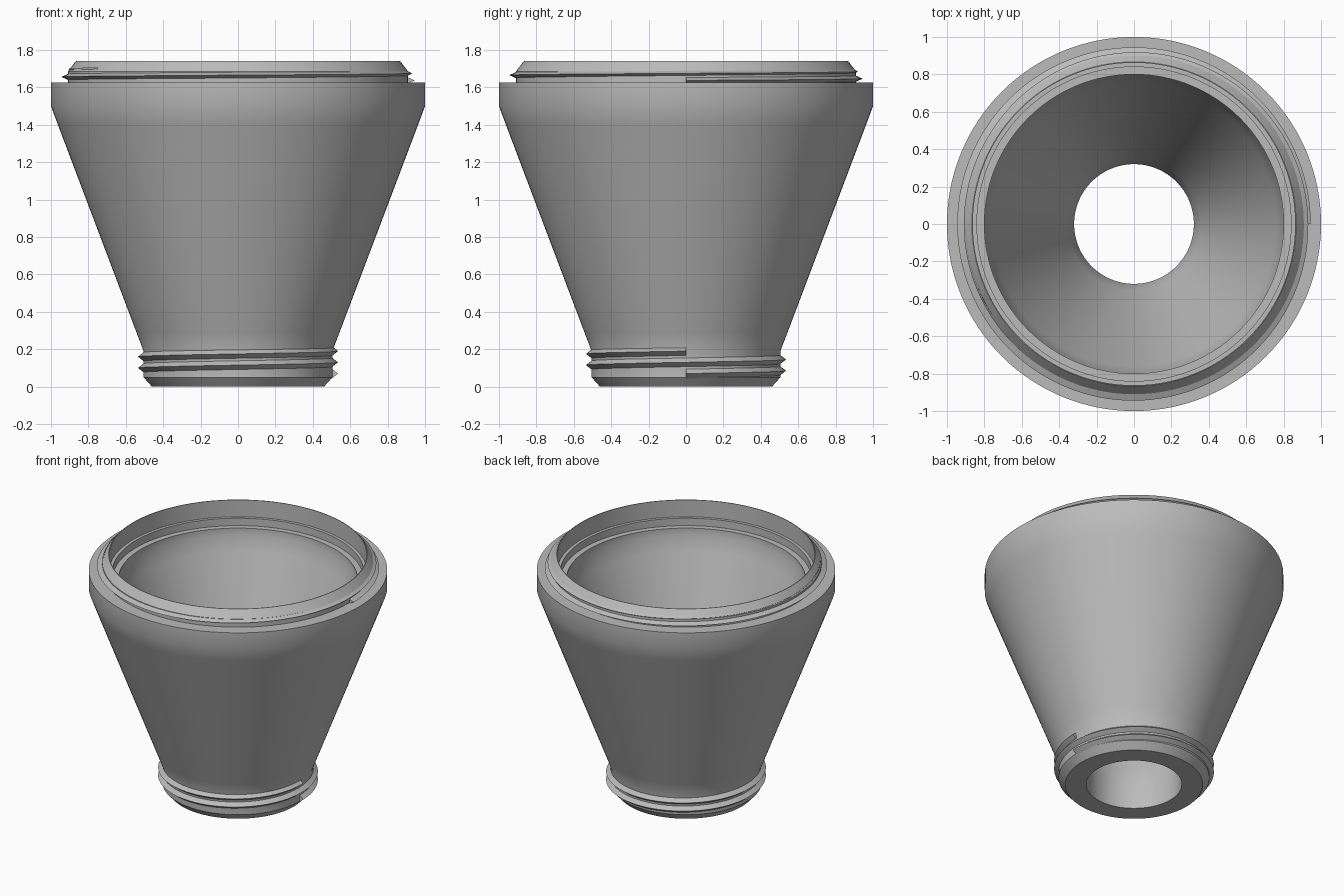
import bpy
import bmesh
from math import cos, sin, tau, radians

cube = bpy.data.objects.get("Cube")
if cube:
    bpy.data.objects.remove(cube, do_unlink=True)

SEGMENTS = 128

grey = bpy.data.materials.new("plain_grey")
grey.use_nodes = True
colour = (0.5, 0.5, 0.5, 1)
grey.diffuse_color = colour
grey.node_tree.nodes["Principled BSDF"].inputs["Base Color"].default_value = colour


def finish(bm, name):
    """Turn a bmesh into a smooth-shaded object with sharp corners kept."""
    bmesh.ops.recalc_face_normals(bm, faces=bm.faces)
    mesh = bpy.data.meshes.new(name)
    bm.to_mesh(mesh)
    bm.free()
    mesh.materials.append(grey)
    obj = bpy.data.objects.new(name, mesh)
    bpy.context.collection.objects.link(obj)
    bpy.ops.object.select_all(action="DESELECT")
    obj.select_set(True)
    bpy.context.view_layer.objects.active = obj
    bpy.ops.object.shade_smooth_by_angle(angle=radians(28))
    return obj


def bridge(bm, ring_a, ring_b):
    count = len(ring_a)
    for i in range(count):
        j = (i + 1) % count
        bm.faces.new((ring_a[i], ring_a[j], ring_b[j], ring_b[i]))


def ring_point(bm, radius, angle, z):
    return bm.verts.new((radius * cos(angle), radius * sin(angle), z))


def lathe(name, profile):
    """Spin a closed (radius, z) outline around the z axis."""
    bm = bmesh.new()
    rings = [[ring_point(bm, r, tau * i / SEGMENTS, z) for i in range(SEGMENTS)]
             for r, z in profile]
    for k, ring in enumerate(rings):
        bridge(bm, ring, rings[(k + 1) % len(rings)])
    return finish(bm, name)


def thread(name, root, crest, half, z_start, pitch, turns, taper_from, end_crest):
    """Sweep a triangular ridge up a helix, thinning after taper_from turns."""
    bm = bmesh.new()
    steps = int(SEGMENTS * turns)
    sections = []
    for i in range(steps + 1):
        turn = i / SEGMENTS
        fade = max(0, (turn - taper_from) / max(turns - taper_from, 0.01))
        tip = crest + (end_crest - crest) * fade
        z = z_start + pitch * turn
        spread = half * (1 - 0.6 * fade)
        outline = ((root, z - spread), (tip, z), (root, z + spread))
        sections.append([ring_point(bm, r, tau * turn, h) for r, h in outline])
    for a, b in zip(sections, sections[1:]):
        bridge(bm, a, b)
    bm.faces.new(sections[0])
    bm.faces.new(sections[-1])
    return finish(bm, name)


# Hollow funnel: outer wall upward, then stepped mouth and bore downward
outer = [(0.32, 0), (0.46, 0), (0.505, 0.05), (0.505, 0.19), (0.543, 0.29),
         (0.963, 1.4), (1, 1.5), (1, 1.625), (0.91, 1.625), (0.91, 1.685),
         (0.867, 1.74)]
inner = [(0.862, 1.74), (0.862, 1.615), (0.84, 1.615), (0.84, 1.56),
         (0.8, 1.56), (0.8, 1.51), (0.762, 1.41), (0.357, 0.32), (0.32, 0.22)]
lathe("funnel_body", outer + inner)

# Screw threads around the lower and upper necks
thread("lower_thread", 0.5, 0.535, 0.027, 0.07, 0.06, 2, 2, 0.535)
thread("upper_thread", 0.9, 0.945, 0.02, 1.637, 0.038, 1.6, 0.75, 0.9)
